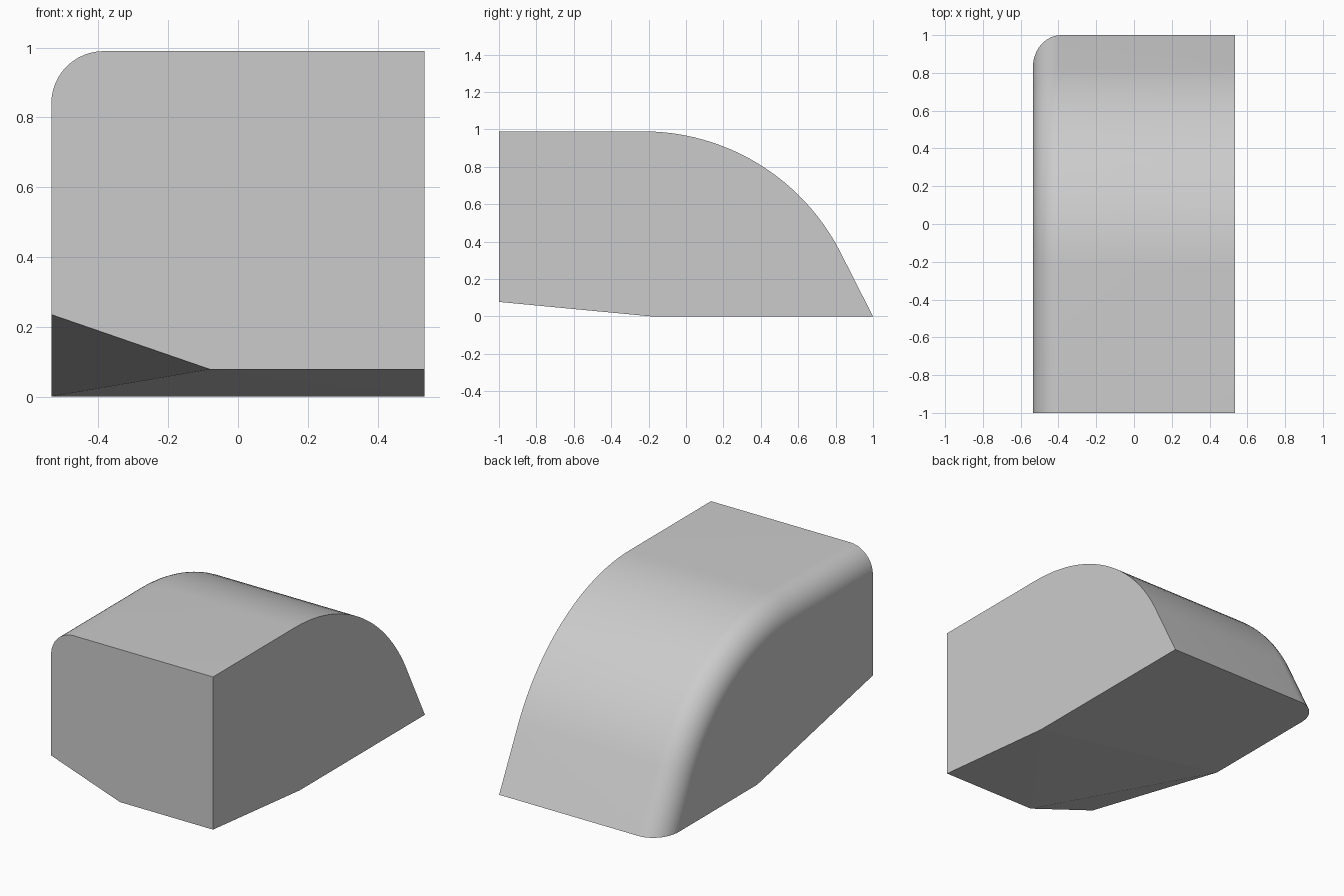
import bpy, bmesh, math

cube = bpy.data.objects.get("Cube")
if cube:
    bpy.data.objects.remove(cube, do_unlink=True)

HALF_W, TOP = 0.535, 0.99
FILLET = 0.15                      # rounded edge along the -x side
ARC_Y, ARC_R, ARC_END = -0.23, 1.185, math.radians(62.5)
ARC_STEPS, FILLET_STEPS = 24, 12


def roof_profile(inset):
    """Flat roof, falling arc and sloped tail, moved inwards by inset."""
    radius = ARC_R - inset
    points = [(-1, TOP - inset)]
    for i in range(ARC_STEPS + 1):
        a = ARC_END * i / ARC_STEPS
        points.append((ARC_Y + radius * math.sin(a),
                       TOP - ARC_R + radius * math.cos(a)))
    points.append((1 - inset / math.sin(ARC_END), 0))
    return points


# Sections across the body: the fillet, then the plain far side
sections = []
for i in range(FILLET_STEPS + 1):
    a = math.pi / 2 * i / FILLET_STEPS
    sections.append((-HALF_W + FILLET * (1 - math.cos(a)),
                     FILLET * (1 - math.sin(a))))
sections.append((HALF_W, 0))

bm = bmesh.new()
rows = [[bm.verts.new((x, y, z)) for y, z in roof_profile(inset)]
        for x, inset in sections]

# Curved roof and rounded edge
roof = set()
for r0, r1 in zip(rows, rows[1:]):
    for j in range(len(r0) - 1):
        roof.add(bm.faces.new((r0[j], r0[j + 1], r1[j + 1], r1[j])))

# Underside corners
cut_front = bm.verts.new((-HALF_W, -1, 0.235))
cut_back = bm.verts.new((-HALF_W, 0.09, 0))
cut_mid = bm.verts.new((-0.08, -1, 0.078))
ramp_front = bm.verts.new((HALF_W, -1, 0.078))
ramp_back = bm.verts.new((HALF_W, -0.18, 0))

# Side walls, front wall and underside
bm.faces.new(rows[0] + [cut_back, cut_front])
bm.faces.new(rows[-1] + [ramp_back, ramp_front])
bm.faces.new([r[0] for r in rows] + [ramp_front, cut_mid, cut_front])
bm.faces.new([r[-1] for r in rows] + [ramp_back, cut_back])
bm.faces.new((cut_front, cut_back, cut_mid))
bm.faces.new((cut_mid, cut_back, ramp_back))
bm.faces.new((cut_mid, ramp_back, ramp_front))
bmesh.ops.recalc_face_normals(bm, faces=bm.faces)

# Smooth roof, flat walls, crisp borders between them
for f in bm.faces:
    f.smooth = f in roof
for e in bm.edges:
    e.smooth = all(f in roof for f in e.link_faces)

mesh = bpy.data.meshes.new("body_block")
bm.to_mesh(mesh)
bm.free()
body = bpy.data.objects.new("body_block", mesh)
bpy.context.collection.objects.link(body)

grey = bpy.data.materials.new("light_grey")
grey.use_nodes = True
colour = (0.6, 0.6, 0.6, 1)
grey.diffuse_color = colour
grey.node_tree.nodes["Principled BSDF"].inputs["Base Color"].default_value = colour
mesh.materials.append(grey)
